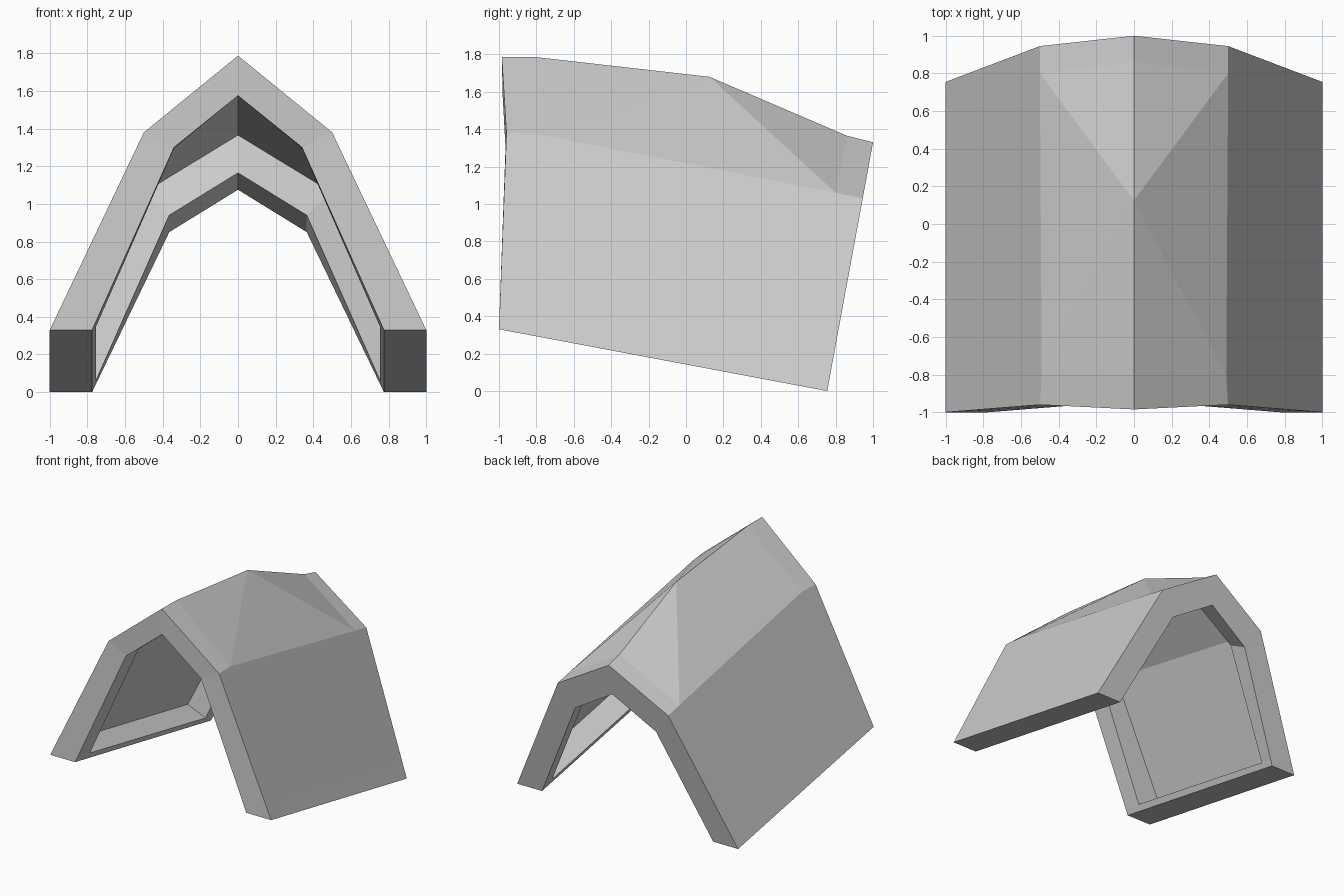
import bpy
import bmesh
from mathutils import Vector

if "Cube" in bpy.data.objects:
    bpy.data.objects.remove(bpy.data.objects["Cube"])

# Half-section rails: four stations each, running front to back (x > 0 side)
def rail(*pts):
    return [Vector(p) for p in pts]

def foot(front, back):
    f, b = Vector(front), Vector(back)
    return [f, f.lerp(b, 0.1), f.lerp(b, 0.96), b]

def with_ends(low, high, t, mid_front, mid_back):
    return [low[0].lerp(high[0], t), Vector(mid_front), Vector(mid_back), low[3].lerp(high[3], t)]

# Outer skin rails: foot, sill, shoulder, ridge
o_foot = foot((1, -1, 0.33), (1, 0.755, 0))
o_shoulder = rail((0.5, -0.96, 1.38), (0.49, -0.8, 1.375), (0.5, 0.8, 1.06), (0.5, 0.945, 1.03))
o_ridge = rail((0, -0.985, 1.787), (0, -0.8, 1.785), (0, 0.86, 1.365), (0, 1, 1.33))
o_sill = with_ends(o_foot, o_shoulder, 0.09, (0.955, -0.82, 0.39), (0.955, 0.715, 0.10))
crown = Vector((0, 0.125, 1.68))

# Inner frame rails
i_foot = foot((0.775, -1, 0.33), (0.775, 0.755, 0))
i_shoulder = rail((0.34, -0.965, 1.30), (0.34, -0.8, 1.295), (0.365, 0.74, 0.94), (0.365, 0.91, 0.85))
i_ridge = rail((0, -0.98, 1.575), (0, -0.8, 1.575), (0, 0.77, 1.165), (0, 0.953, 1.075))
i_sill = with_ends(i_foot, i_shoulder, 0.055, (0.753, -0.84, 0.35), (0.753, 0.655, 0.065))

bm = bmesh.new()
O = [[bm.verts.new(p) for p in r] for r in (o_foot, o_sill, o_shoulder, o_ridge)]
I = [[bm.verts.new(p) for p in r] for r in (i_foot, i_sill, i_shoulder, i_ridge)]
top = bm.verts.new(crown)

def face(*v):
    bm.faces.new(v)

for i in range(3):
    for j in range(3):
        a, b, c, d = O[i][j], O[i][j + 1], O[i + 1][j + 1], O[i + 1][j]
        if (i, j) == (2, 1):        # faceted roof around the crown
            face(a, b, top)
            face(b, c, top)
            face(d, a, top)
        else:
            face(a, b, c, d)
        if not (i > 0 and j == 1):  # frame only, the panels stay recessed
            face(I[i + 1][j], I[i + 1][j + 1], I[i][j + 1], I[i][j])
    # front and back rims
    face(O[i][0], O[i + 1][0], I[i + 1][0], I[i][0])
    face(I[i][3], I[i + 1][3], O[i + 1][3], O[i][3])
    # undersides
    face(O[0][i], I[0][i], I[0][i + 1], O[0][i + 1])
    # recess steps
    if i > 0:
        face(O[i][1], I[i][1], I[i + 1][1], O[i + 1][1])
        face(O[i + 1][2], I[i + 1][2], I[i][2], O[i][2])
# sill ledge
face(O[1][1], O[1][2], I[1][2], I[1][1])

mesh = bpy.data.meshes.new("arched_shell")
bm.to_mesh(mesh)
bm.free()
shell = bpy.data.objects.new("arched_shell", mesh)
bpy.context.collection.objects.link(shell)

# Mirror to the left half
mirror = shell.modifiers.new("mirror", 'MIRROR')
mirror.use_axis[0] = True
mirror.use_clip = True
mirror.merge_threshold = 0.001
